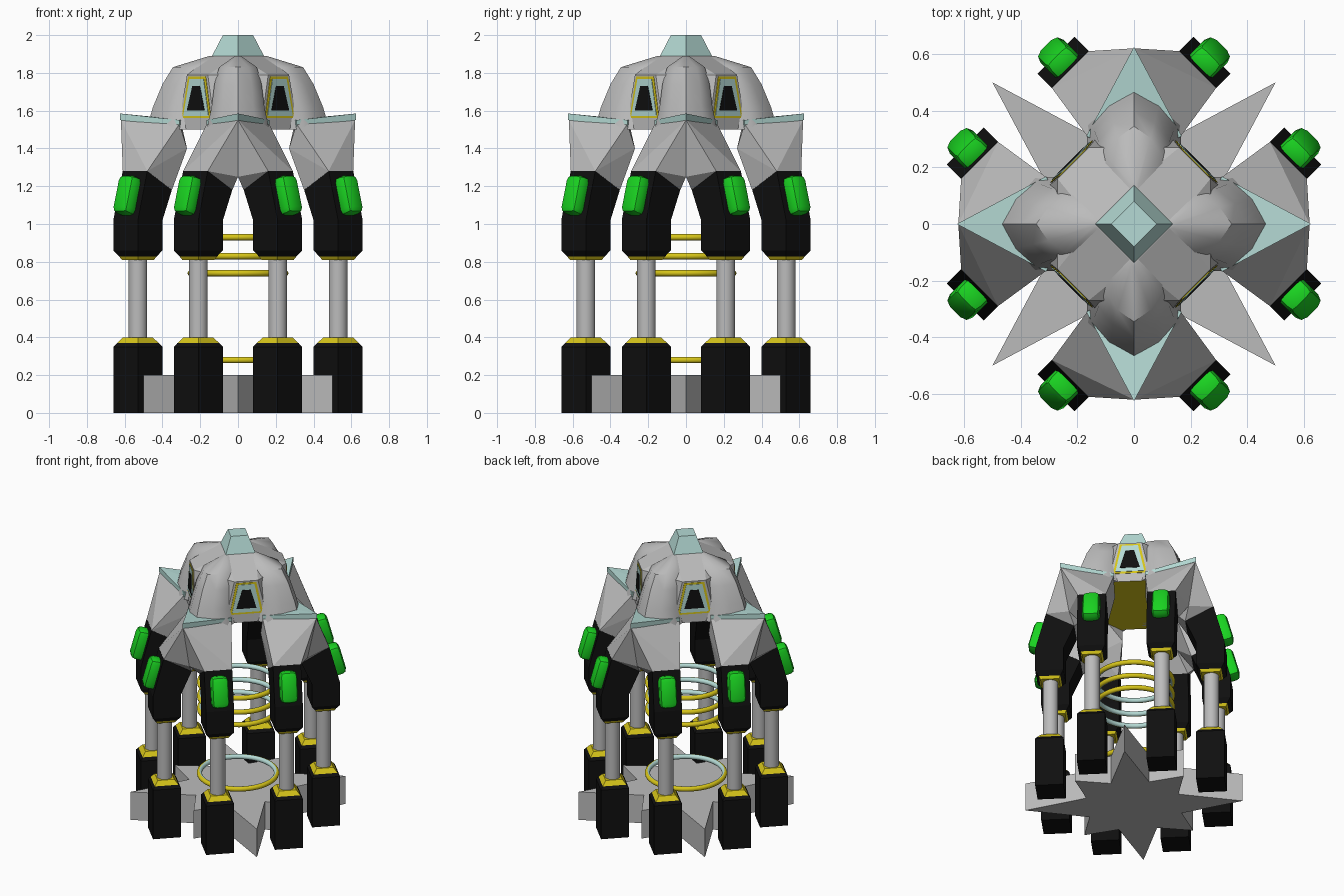
import bpy, bmesh, math
from mathutils import Vector, Matrix

if "Cube" in bpy.data.objects:
    bpy.data.objects.remove(bpy.data.objects["Cube"], do_unlink=True)


def material(name, rgb):
    m = bpy.data.materials.new(name)
    m.use_nodes = True
    m.diffuse_color = (*rgb, 1)
    m.node_tree.nodes["Principled BSDF"].inputs["Base Color"].default_value = (*rgb, 1)
    return m


GRAY = material("stone gray", (0.5, 0.5, 0.5))
BLACK = material("black", (0.005, 0.005, 0.005))
YELLOW = material("yellow", (0.68, 0.56, 0.01))
PALE = material("pale aqua", (0.46, 0.7, 0.66))
GREEN = material("bright green", (0.01, 0.65, 0.015))


def finish(name, bm, mats, rule=None, smooth=None):
    """Turn a bmesh into an object, colouring faces by a rule."""
    bmesh.ops.recalc_face_normals(bm, faces=bm.faces)
    for f in bm.faces:
        f.material_index = rule(f) if rule else 0
    mesh = bpy.data.meshes.new(name)
    bm.to_mesh(mesh)
    bm.free()
    for m in mats:
        mesh.materials.append(m)
    ob = bpy.data.objects.new(name, mesh)
    bpy.context.collection.objects.link(ob)
    if smooth:
        bpy.ops.object.select_all(action="DESELECT")
        ob.select_set(True)
        bpy.context.view_layer.objects.active = ob
        bpy.ops.object.shade_smooth_by_angle(angle=math.radians(smooth))
    return ob


def hull(bm, points):
    verts = [bm.verts.new(p) for p in points]
    res = bmesh.ops.convex_hull(bm, input=verts)
    loose = [g for g in res["geom_interior"] if isinstance(g, bmesh.types.BMVert)]
    bmesh.ops.delete(bm, geom=loose, context="VERTS")
    bmesh.ops.dissolve_limit(bm, angle_limit=0.01, verts=bm.verts, edges=bm.edges)


def loft(bm, rings):
    """Bridge closed rings of points and cap both ends."""
    rows = [[bm.verts.new(p) for p in r] for r in rings]
    n = len(rows[0])
    for a, b in zip(rows, rows[1:]):
        for i in range(n):
            j = (i + 1) % n
            bm.faces.new((a[i], a[j], b[j], b[i]))
    bm.faces.new(rows[0][::-1])
    bm.faces.new(rows[-1])


def square(h, z):
    return [(h, h, z), (-h, h, z), (-h, -h, z), (h, -h, z)]


def place(ob, x, y, angle):
    ob.matrix_world = Matrix.Translation((x, y, 0)) @ Matrix.Rotation(angle, 4, "Z")


def copies(ob, spots):
    """Put linked copies of a part at each (x, y, angle)."""
    for i, s in enumerate(spots):
        o = ob if i == 0 else ob.copy()
        if i:
            bpy.context.collection.objects.link(o)
        place(o, *s)


quarter = math.pi / 2
axes = [(0, 0, k * quarter) for k in range(4)]
diagonals = [(0, 0, (k + 0.5) * quarter) for k in range(4)]
leg_spots = []
for k in range(4):
    for p in ((0.53, 0.21), (0.21, 0.53)):
        v = Matrix.Rotation(k * quarter, 2) @ Vector(p)
        leg_spots.append((v.x, v.y, (k + 0.5) * quarter))

# Star-shaped base
bm = bmesh.new()
star = []
for i in range(16):
    r = 0.324 if i % 2 else (0.5 if i % 4 == 0 else 0.707)
    a = i * math.pi / 8
    star.append((r * math.cos(a), r * math.sin(a)))
loft(bm, [[(x, y, z) for x, y in star] for z in (0, 0.2)])
finish("star_base", bm, [GRAY])

# Feet with yellow trimmed tops
bm = bmesh.new()
loft(bm, [square(0.092, 0), square(0.092, 0.35), square(0.078, 0.37), square(0.055, 0.4)])
foot = finish("foot", bm, [BLACK, YELLOW], lambda f: int(f.calc_center_median().z > 0.375))
copies(foot, leg_spots)

# Round posts
bm = bmesh.new()
bmesh.ops.create_cone(bm, cap_ends=True, segments=20, radius1=0.05, radius2=0.05, depth=0.46,
                      matrix=Matrix.Translation((0, 0, 0.61)))
copies(finish("leg_post", bm, [GRAY], smooth=40), leg_spots)

# Upper legs leaning inward, with yellow collars
bm = bmesh.new()
top = [(x - 0.07, y, 1.28 if x > 0 else 1.18) for x, y, z in square(0.092, 0)]
loft(bm, [square(0.06, 0.81), square(0.07, 0.828), square(0.092, 0.86), square(0.092, 1.02), top])
upper = finish("upper_leg", bm, [BLACK, YELLOW], lambda f: int(f.calc_center_median().z < 0.83))
copies(upper, leg_spots)

# Green rounded lamps on the leaning faces
bm = bmesh.new()
bmesh.ops.create_cube(bm, size=1, matrix=Matrix.Translation((0.075, 0, 1.15))
                      @ Matrix.Rotation(-0.27, 4, "Y") @ Matrix.Diagonal((0.1, 0.115, 0.21, 1)))
bmesh.ops.bevel(bm, geom=bm.edges[:], offset=0.032, segments=2, profile=0.5, affect="EDGES")
copies(finish("leg_lamp", bm, [GREEN], smooth=35), leg_spots)

# Forked shoulders, each half reaching one leg
bm = bmesh.new()
for s in (1, -1):
    part = bmesh.new()
    hull(part, [Vector((x, y * s, z)) for x, y, z in (
        (0.62, 0, 1.55), (0.31, 0.165, 1.53), (0.3, 0, 1.53), (0.27, 0.13, 1.4),
        (0.55, 0, 1.25), (0.36, 0, 1.3), (0.61, 0.16, 1.28), (0.48, 0.29, 1.28),
        (0.35, 0.16, 1.18), (0.48, 0.03, 1.18))])
    tmp = bpy.data.meshes.new("shoulder_half")
    part.to_mesh(tmp)
    part.free()
    bm.from_mesh(tmp)
    bpy.data.meshes.remove(tmp)
copies(finish("shoulder", bm, [GRAY]), axes)

# Pale kite-shaped caps over the shoulders
bm = bmesh.new()
hull(bm, [(x, y, z + dz) for x, y, z in ((0.625, 0, 1.55), (0.31, 0.168, 1.515),
          (0.31, -0.168, 1.515), (0.22, 0, 1.51)) for dz in (0, 0.035)])
copies(finish("shoulder_cap", bm, [PALE]), axes)

# Faceted dome core, yellow underneath
bm = bmesh.new()
pts = []
for k in range(4):
    rot = Matrix.Rotation(k * quarter, 3, "Z")
    for p in ((0.14, 0, 1.89), (0.27, 0.16, 1.79), (0.16, 0.27, 1.79),
              (0.32, 0.12, 1.5), (0.12, 0.32, 1.5)):
        pts.append(rot @ Vector(p))
hull(bm, pts)
finish("dome_core", bm, [GRAY, YELLOW], lambda f: int(f.normal.z < -0.9))

# Curved ridged fins on the dome
bm = bmesh.new()
rings = []
for z, ridge, side, back, w in ((1.5, 0.485, 0.35, 0.2, 0.165), (1.62, 0.45, 0.33, 0.19, 0.14),
                                (1.74, 0.4, 0.29, 0.18, 0.125), (1.83, 0.345, 0.24, 0.16, 0.1),
                                (1.89, 0.15, 0.135, 0.12, 0.015)):
    mid = side + (ridge - side) * 0.6
    half = [(back, w), (side, w), (mid, w * 0.58)]
    ring = half + [(ridge, 0)] + [(x, -y) for x, y in reversed(half)]
    rings.append([(x, y, z) for x, y in ring])
loft(bm, rings)
copies(finish("dome_fin", bm, [GRAY], smooth=40), axes)

# Diamond cap on top
bm = bmesh.new()
loft(bm, [[(r * math.cos(k * quarter), r * math.sin(k * quarter), z) for k in range(4)]
          for r, z in ((0.14, 1.885), (0.08, 2.0))])
finish("top_cap", bm, [PALE])

# Windows: nested thin plates on the diagonal panels
for name, mat, wb, wt, zb, zt, out in (
        ("window_trim", YELLOW, 0.11, 0.066, 1.56, 1.78, 0.004),
        ("window_frame", PALE, 0.094, 0.053, 1.573, 1.768, 0.007),
        ("window_pane", BLACK, 0.066, 0.028, 1.6, 1.73, 0.0095)):
    bm = bmesh.new()
    hull(bm, [(0.304 + (1.79 - z) * 0.024 + d, s * w, z) for z, w in ((zb, wb), (zt, wt))
              for s in (1, -1) for d in (0.001, out)])
    copies(finish(name, bm, [mat]), diagonals)

# Core rings, yellow outside and pale inside
for z in (0.28, 0.74, 0.83, 0.93):
    bpy.ops.mesh.primitive_torus_add(major_radius=0.25, minor_radius=0.017, major_segments=48,
                                     minor_segments=12, location=(0, 0, z))
    ring = bpy.context.object
    ring.name = "core_ring"
    ring.data.materials.append(YELLOW)
    ring.data.materials.append(PALE)
    for f in ring.data.polygons:
        f.material_index = int(f.center.xy.length < 0.249)
    bpy.ops.object.shade_smooth()
